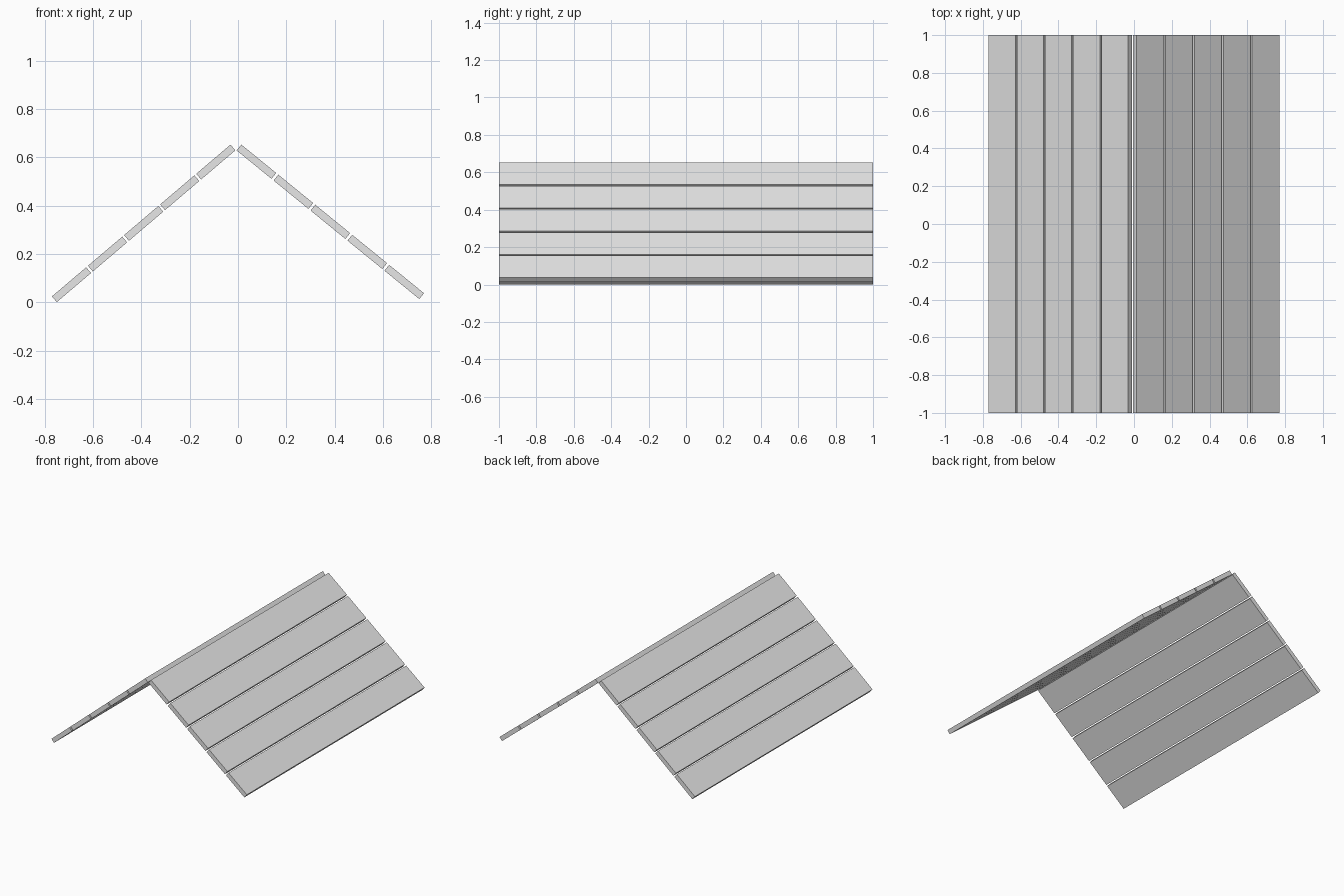
import bpy
import math
from mathutils import Vector

cube = bpy.data.objects.get("Cube")
if cube:
    bpy.data.objects.remove(cube, do_unlink=True)

# Single plain grey
grey = bpy.data.materials.new("light grey")
grey.use_nodes = True
colour = (0.8, 0.8, 0.8, 1)
grey.diffuse_color = colour
grey.node_tree.nodes["Principled BSDF"].inputs["Base Color"].default_value = colour

COUNT = 5
WIDTH = 0.186
THICKNESS = 0.031
LENGTH = 2.0


def roof_slope(side, eave, ridge):
    """Lay evenly spaced planks between the eave and ridge centre points."""
    eave, ridge = Vector(eave), Vector(ridge)
    run = ridge - eave
    direction = run.normalized()
    pitch = (run.length - WIDTH) / (COUNT - 1)
    angle = math.atan(run.y / run.x)
    for i in range(COUNT):
        centre = eave + direction * (WIDTH / 2 + i * pitch)
        bpy.ops.mesh.primitive_cube_add(
            size=1,
            location=(centre.x, 0, centre.y),
            rotation=(0, -angle, 0))
        plank = bpy.context.object
        plank.name = f"{side}_roof_plank_{i + 1}"
        plank.scale = (WIDTH, LENGTH, THICKNESS)
        bpy.ops.object.transform_apply(location=False, rotation=False, scale=True)
        plank.data.materials.append(grey)


# The two slopes differ slightly in pitch; points are (x, z)
roof_slope("right", (-0.760, 0.012), (-0.021, 0.640))
roof_slope("left", (0.760, 0.025), (0.004, 0.640))
